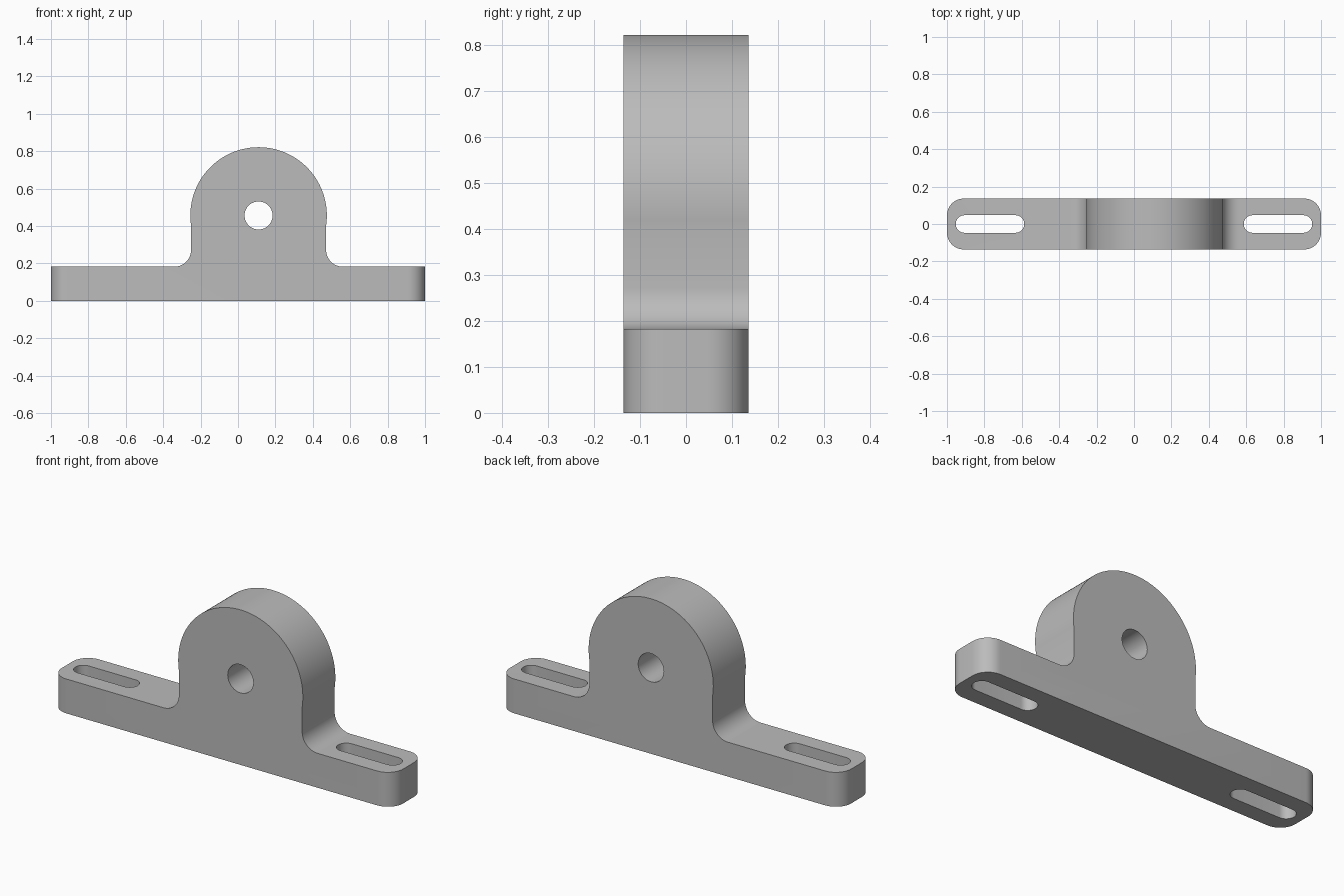
import bpy
import bmesh
from math import sin, cos, pi, acos, radians

cube = bpy.data.objects.get("Cube")
if cube:
    bpy.data.objects.remove(cube, do_unlink=True)

HALF_DEPTH = 0.136
BASE_H = 0.182
HUB_X, HUB_Z, HUB_R = 0.11, 0.456, 0.365
NECK = 0.361        # half width of the neck below the hub
FILLET = 0.09
CORNER = 0.09
BORE_R = 0.075
SLOT_X, SLOT_R, SLOT_HALF = 0.77, 0.047, 0.183

grey = bpy.data.materials.new("machined grey")
grey.use_nodes = True
colour = (0.5, 0.5, 0.5, 1)
grey.diffuse_color = colour
grey.node_tree.nodes["Principled BSDF"].inputs["Base Color"].default_value = colour


def arc(cx, cy, r, start, end, steps):
    angles = [start + (end - start) * i / steps for i in range(steps + 1)]
    return [(cx + r * cos(a), cy + r * sin(a)) for a in angles]


def extrude(name, points, direction):
    """Solid made by extruding a closed loop of 3D points."""
    bm = bmesh.new()
    face = bm.faces.new([bm.verts.new(p) for p in points])
    new = bmesh.ops.extrude_face_region(bm, geom=[face])["geom"]
    bmesh.ops.translate(bm, vec=direction,
                        verts=[v for v in new if isinstance(v, bmesh.types.BMVert)])
    bmesh.ops.recalc_face_normals(bm, faces=bm.faces)
    # round the upright edges at the ends of the base
    if name == "mounting_bracket":
        ends = [e for e in bm.edges
                if all(abs(v.co.x) > 0.999 for v in e.verts)
                and abs(e.verts[0].co.z - e.verts[1].co.z) > 0.1]
        bmesh.ops.bevel(bm, geom=ends, offset=CORNER, segments=12,
                        profile=0.5, affect='EDGES', clamp_overlap=False)
    mesh = bpy.data.meshes.new(name)
    bm.to_mesh(mesh)
    bm.free()
    mesh.materials.append(grey)
    obj = bpy.data.objects.new(name, mesh)
    bpy.context.collection.objects.link(obj)
    return obj


# Outline: base, concave fillets, neck and round hub
dip = acos(NECK / HUB_R)
outline = [(-1, 0), (1, 0), (1, BASE_H)]
outline += arc(HUB_X + NECK + FILLET, BASE_H + FILLET, FILLET, -pi / 2, -pi, 14)
outline += arc(HUB_X, HUB_Z, HUB_R, -dip, pi + dip, 72)
outline += arc(HUB_X - NECK - FILLET, BASE_H + FILLET, FILLET, 0, -pi / 2, 14)
outline += [(-1, BASE_H)]
bracket = extrude("mounting_bracket", [(x, -HALF_DEPTH, z) for x, z in outline],
                  (0, 2 * HALF_DEPTH, 0))

# Bore through the hub
circle = arc(HUB_X, HUB_Z, BORE_R, 0, 2 * pi, 48)[:-1]
cutters = [extrude("bore_cutter", [(x, -0.5, z) for x, z in circle], (0, 1, 0))]

# Slots through the two feet
reach = SLOT_HALF - SLOT_R
for side in (-1, 1):
    cx = side * SLOT_X
    slot = arc(cx + reach, 0, SLOT_R, -pi / 2, pi / 2, 20)
    slot += arc(cx - reach, 0, SLOT_R, pi / 2, 3 * pi / 2, 20)
    cutters.append(extrude("slot_cutter", [(x, y, -0.2) for x, y in slot], (0, 0, 0.6)))

# Cut, apply, and remove the cutters
bpy.ops.object.select_all(action='DESELECT')
bracket.select_set(True)
bpy.context.view_layer.objects.active = bracket
for cutter in cutters:
    cutter.hide_render = True
    mod = bracket.modifiers.new("cut", 'BOOLEAN')
    mod.operation = 'DIFFERENCE'
    mod.solver = 'EXACT'
    mod.object = cutter
    bpy.ops.object.modifier_apply(modifier=mod.name)
    bpy.data.objects.remove(cutter, do_unlink=True)

bpy.ops.object.shade_smooth_by_angle(angle=radians(30))
